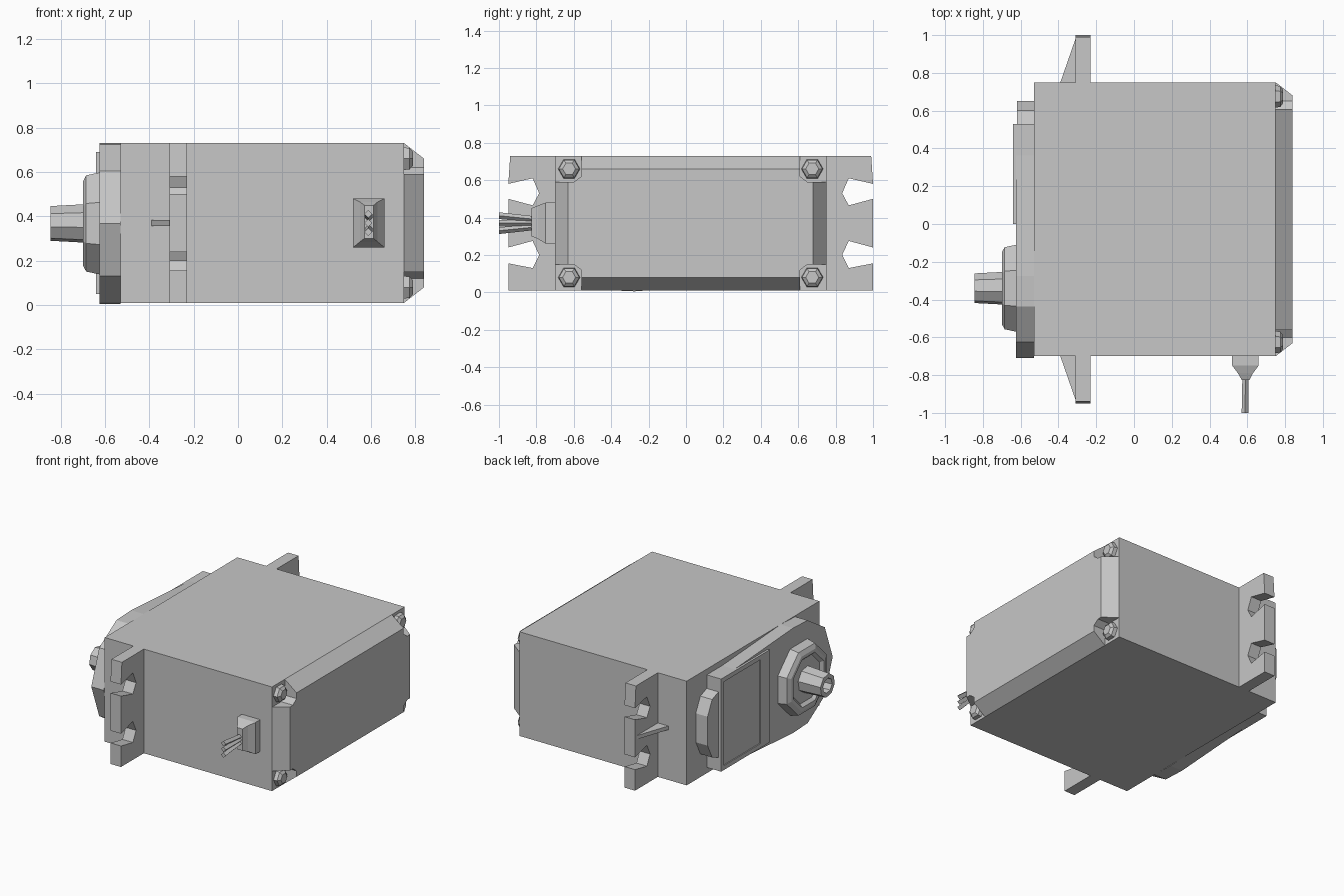
import bpy, bmesh
from math import cos, sin, pi, radians

if "Cube" in bpy.data.objects:
    bpy.data.objects.remove(bpy.data.objects["Cube"], do_unlink=True)

grey = bpy.data.materials.new("plastic_grey")
colour = (0.57, 0.57, 0.57, 1)
grey.use_nodes = True
grey.diffuse_color = colour
grey.node_tree.nodes["Principled BSDF"].inputs["Base Color"].default_value = colour


def loft(name, axis, rings):
    """Join (position, outline) rings along an axis and close both ends."""
    place = {"x": lambda p, u, v: (p, u, v),
             "y": lambda p, u, v: (u, p, v),
             "z": lambda p, u, v: (u, v, p)}[axis]
    bm = bmesh.new()
    loops = [[bm.verts.new(place(p, u, v)) for u, v in pts] for p, pts in rings]
    for a, b in zip(loops, loops[1:]):
        for i in range(len(a)):
            j = (i + 1) % len(a)
            bm.faces.new((a[i], a[j], b[j], b[i]))
    bm.faces.new(loops[0][::-1])
    bm.faces.new(loops[-1])
    bmesh.ops.recalc_face_normals(bm, faces=bm.faces)
    mesh = bpy.data.meshes.new(name)
    bm.to_mesh(mesh)
    bm.free()
    mesh.materials.append(grey)
    obj = bpy.data.objects.new(name, mesh)
    bpy.context.collection.objects.link(obj)
    return obj


def prism(name, axis, pts, start, end):
    return loft(name, axis, [(start, pts), (end, pts)])


def rect(u0, u1, v0, v1):
    return [(u0, v0), (u1, v0), (u1, v1), (u0, v1)]


def circle(u, v, r, n=8, turn=0.0):
    return [(u + r * cos(2 * pi * i / n + turn), v + r * sin(2 * pi * i / n + turn))
            for i in range(n)]


BACK, FRONT, LOW, HIGH = 0.75, -0.70, 0.01, 0.73
MID_Y, MID_Z = (BACK + FRONT) / 2, (LOW + HIGH) / 2

# Main case
prism("case_body", "x", rect(FRONT, BACK, LOW, HIGH), -0.53, 0.75)


# Chamfered end cap with a pocket in each corner
def cap_outline(inset):
    hy, hz = (BACK - FRONT) / 2, (HIGH - LOW) / 2
    py, pz = hy - 0.14, hz - 0.11
    corner = [(hy - inset, pz - 0.03), (py + 0.04, pz - 0.03),
              (py, pz), (py, hz - inset)]
    pts = []
    for sy, sz in ((1, 1), (-1, 1), (-1, -1), (1, -1)):
        part = [(MID_Y + sy * y, MID_Z + sz * z) for y, z in corner]
        pts += part if sy * sz > 0 else part[::-1]
    return pts


loft("end_cap", "x", [(0.74, cap_outline(0)), (0.75, cap_outline(0)),
                      (0.84, cap_outline(0.07))])

# Screw heads in the pockets
for y_name, y in (("front", FRONT + 0.075), ("back", BACK - 0.075)):
    for z_name, z in (("lower", LOW + 0.07), ("upper", HIGH - 0.07)):
        loft(f"{y_name}_{z_name}_screw", "x",
             [(0.74, circle(y, z, 0.06, 6)), (0.775, circle(y, z, 0.055, 6)),
              (0.79, circle(y, z, 0.035, 6))])

# Mounting flanges with open screw slots and a stiffening gusset
slots = [(0.12, 0.61), (0.085, 0.53), (0.12, 0.465), (0.25, 0.50),
         (0.25, 0.24), (0.12, 0.275), (0.085, 0.20), (0.12, 0.13)]
flange = [(-0.01, LOW), (-0.01, HIGH), (0.24, HIGH), (0.25, 0.58)]
flange += slots + [(0.25, 0.155), (0.25, LOW)]
for name, base, s in (("front", FRONT, -1), ("back", BACK, 1)):
    prism(f"{name}_flange", "x", [(base + s * u, z) for u, z in flange], -0.31, -0.23)
    prism(f"{name}_gusset", "z",
          [(-0.30, base), (-0.39, base), (-0.31, base + s * 0.23), (-0.30, base + s * 0.23)],
          0.357, 0.383)

# Gear cover: straight plate running into a rounded end
SHAFT_Y, SHAFT_Z = -0.34, 0.368
arc = [(SHAFT_Y + 0.37 * cos(radians(a)), SHAFT_Z + 0.368 * sin(radians(a)))
       for a in (80, 105, 140, 180, 220, 255, 280)]
prism("gear_cover", "x", [(0.52, 0.06), (0.52, 0.68)] + arc, -0.53, -0.625)

# Label pad with a shallow recess
pad, recess = rect(0.0, 0.53, 0.05, 0.69), rect(0.10, 0.50, 0.08, 0.66)
loft("label_pad", "x", [(-0.53, pad), (-0.64, pad), (-0.64, recess), (-0.633, recess)])

# Faceted bump at the end of the cover
bump = [(0.52, 0.14), (0.60, 0.17), (0.65, 0.27), (0.65, 0.47), (0.60, 0.57), (0.52, 0.60)]
prism("cover_bump", "x", bump, -0.53, -0.62)


# Shaft collar and hollow output shaft
def turned(name, profile, turn):
    loft(name, "x", [(x, circle(SHAFT_Y, SHAFT_Z, r, 8, turn)) for x, r in profile])


turned("shaft_collar", [(-0.62, 0.25), (-0.685, 0.235), (-0.70, 0.205),
                        (-0.70, 0.18), (-0.68, 0.16)], pi / 8)
turned("output_shaft", [(-0.66, 0.09), (-0.845, 0.08), (-0.845, 0.05),
                        (-0.78, 0.05)], 0.2)

# Cable grommet and three wires
loft("cable_grommet", "y", [(-0.69, rect(0.52, 0.66, 0.26, 0.48)),
                            (-0.75, rect(0.52, 0.66, 0.26, 0.48)),
                            (-0.79, rect(0.55, 0.63, 0.285, 0.465)),
                            (-0.825, rect(0.57, 0.612, 0.30, 0.45))])
for i, name in enumerate(("lower", "middle", "upper")):
    d = (i - 1) * 0.04
    loft(f"{name}_wire", "y", [(-0.80, circle(0.59, 0.37 + d * 0.5, 0.016, 4)),
                               (-1.0, circle(0.588, 0.37 + d, 0.018, 4))])
